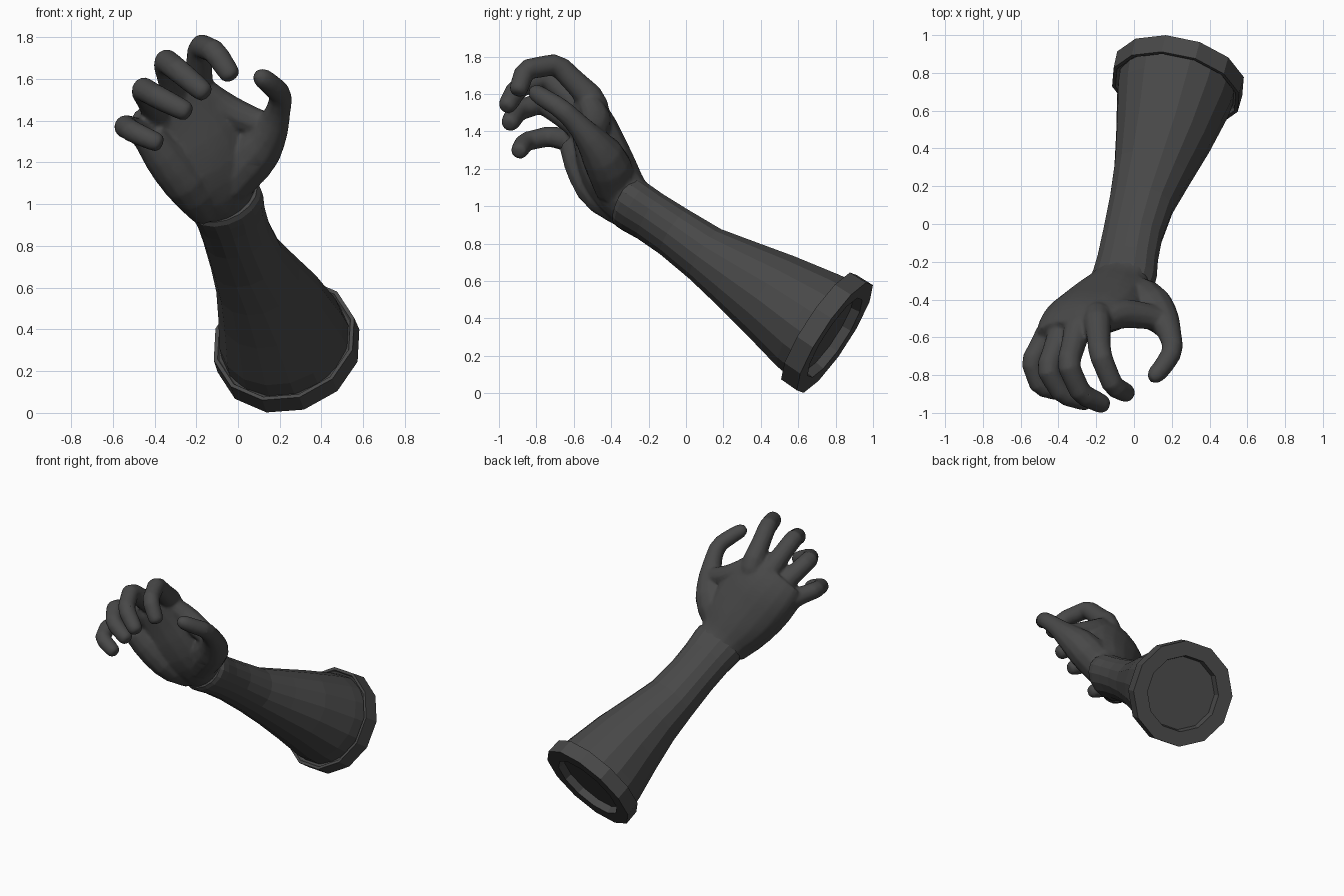
import bpy, bmesh, math
from mathutils import Vector

dark = bpy.data.materials.new("dark_grey")
dark.diffuse_color = (0.065, 0.065, 0.065, 1)


def chaikin(rows):
    # round off the bends of a path of (x, y, z, a, b) rows
    out = [rows[0]]
    for p, q in zip(rows, rows[1:]):
        out.append([0.75 * i + 0.25 * j for i, j in zip(p, q)])
        out.append([0.25 * i + 0.75 * j for i, j in zip(p, q)])
    return out + [rows[-1]]


def bridge(bm, rings):
    for p, q in zip(rings, rings[1:]):
        for k in range(len(p)):
            j = (k + 1) % len(p)
            bm.faces.new((p[k], p[j], q[j], q[k]))
    bm.faces.new(rings[0][::-1])
    bm.faces.new(rings[-1])


def loft(bm, rows, ref, sides, rounded=True):
    # skin elliptical sections: centre, half width along ref, half thickness
    if rounded:
        rows = chaikin(rows)
    centres = [Vector(r[:3]) for r in rows]
    rings = []
    for i, r in enumerate(rows):
        t = (centres[min(i + 1, len(rows) - 1)] - centres[max(i - 1, 0)]).normalized()
        u = Vector(ref)
        u = (u - u.dot(t) * t).normalized()
        n = t.cross(u)
        ring = []
        for k in range(sides):
            a = 2 * math.pi * (k + 0.5) / sides
            ring.append(bm.verts.new(centres[i] + u * r[3] * math.cos(a) + n * r[4] * math.sin(a)))
        rings.append(ring)
    bridge(bm, rings)


def finish(name, bm):
    bmesh.ops.recalc_face_normals(bm, faces=bm.faces)
    me = bpy.data.meshes.new(name)
    bm.to_mesh(me)
    bm.free()
    me.materials.append(dark)
    ob = bpy.data.objects.new(name, me)
    bpy.context.collection.objects.link(ob)
    return ob


# flared forearm sleeve
bm = bmesh.new()
loft(bm, [
    (0.226, 0.73, 0.34, 0.315, 0.31),
    (0.208, 0.66, 0.385, 0.308, 0.30),
    (0.155, 0.46, 0.52, 0.26, 0.248),
    (0.095, 0.27, 0.64, 0.21, 0.198),
    (0.04, 0.11, 0.74, 0.178, 0.158),
    (-0.008, -0.06, 0.86, 0.165, 0.14),
    (-0.035, -0.19, 0.945, 0.168, 0.134),
    (-0.05, -0.27, 0.995, 0.178, 0.138),
    (-0.06, -0.305, 1.018, 0.180, 0.138),
    (-0.066, -0.325, 1.03, 0.168, 0.125)], (0.9, 0, 0.4), 16, False)
finish("forearm_sleeve", bm)

# twelve-sided cuff ring with a shallow recess in its end
axis = Vector((-0.205, -0.814, 0.535)).normalized()
end = Vector((0.242, 0.796, 0.297))
side = Vector((0.9, 0, 0.4))
side = (side - side.dot(axis) * axis).normalized()
up = axis.cross(side)
bm = bmesh.new()
rings = []
for d, r in [(0.07, 0.29), (0.09, 0.325), (0.105, 0.333), (0.105, 0.352), (0, 0.355),
             (0, 0.255), (0.05, 0.245)]:
    rings.append([bm.verts.new(end + axis * d + (side * math.cos((k + 0.75) * math.pi / 6)
                  + up * math.sin((k + 0.75) * math.pi / 6)) * r) for k in range(12)])
bridge(bm, rings)
finish("cuff_ring", bm)

# palm
bm = bmesh.new()
loft(bm, [
    (-0.04, -0.24, 0.98, 0.155, 0.115),
    (-0.08, -0.33, 1.05, 0.176, 0.135),
    (-0.14, -0.405, 1.17, 0.23, 0.15),
    (-0.20, -0.45, 1.28, 0.25, 0.14),
    (-0.265, -0.485, 1.385, 0.245, 0.12),
    (-0.31, -0.525, 1.455, 0.23, 0.10),
    (-0.34, -0.57, 1.51, 0.20, 0.07)], (0.82, 0.03, 0.55), 16)

# heel of the palm on the little finger side
loft(bm, [
    (-0.15, -0.34, 0.965, 0.08, 0.08),
    (-0.23, -0.47, 1.075, 0.11, 0.11),
    (-0.34, -0.545, 1.21, 0.105, 0.105),
    (-0.43, -0.60, 1.33, 0.08, 0.08)], (1, 0, 0), 12)

# thumb with its muscle, then the web to the index finger
loft(bm, [
    (-0.04, -0.37, 1.10, 0.11, 0.12),
    (0.08, -0.43, 1.25, 0.13, 0.125),
    (0.155, -0.505, 1.35, 0.09, 0.085),
    (0.192, -0.58, 1.44, 0.06, 0.06),
    (0.208, -0.67, 1.525, 0.055, 0.055),
    (0.155, -0.755, 1.575, 0.052, 0.052),
    (0.11, -0.805, 1.61, 0.048, 0.048),
    (0.09, -0.825, 1.625, 0.022, 0.022)], (1, 0, 0), 12)
loft(bm, [
    (0.16, -0.51, 1.37, 0.06, 0.06),
    (0.03, -0.48, 1.41, 0.075, 0.075),
    (-0.08, -0.475, 1.47, 0.08, 0.075),
    (-0.18, -0.52, 1.56, 0.06, 0.06)], (0, 1, 0), 10)

# four curled fingers: knuckle, two joints, tip
fingers = [
    ((-0.195, -0.495, 1.565), (-0.18, -0.69, 1.76), (-0.11, -0.86, 1.73), (-0.03, -0.90, 1.61), 0.058),
    ((-0.29, -0.525, 1.50), (-0.35, -0.745, 1.69), (-0.28, -0.90, 1.635), (-0.155, -0.96, 1.53), 0.059),
    ((-0.375, -0.555, 1.42), (-0.46, -0.77, 1.555), (-0.38, -0.90, 1.51), (-0.24, -0.945, 1.44), 0.058),
    ((-0.45, -0.575, 1.34), (-0.545, -0.73, 1.375), (-0.50, -0.86, 1.345), (-0.375, -0.895, 1.29), 0.054),
]
for knuckle, pip, dip, tip, r in fingers:
    k, p, d, t = map(Vector, (knuckle, pip, dip, tip))
    base = k.lerp(Vector((-0.16, -0.40, 1.2)), 0.35)
    path = [(base, 1.1), (k, 1.35), (k.lerp(p, 0.5), 1.1), (p, 1.05), (p.lerp(d, 0.5), 0.98),
            (d, 1.0), (d.lerp(t, 0.8), 0.9), (t, 0.78), (t + (t - d) * 0.08, 0.45)]
    loft(bm, [(*c, r * s, r * s) for c, s in path], (1, 0, 0), 12)

# fuse the hand into one skin
hand = finish("hand", bm)
m = hand.modifiers.new("fuse", 'REMESH')
m.mode = 'VOXEL'
m.voxel_size = 0.011
m.use_smooth_shade = True
m = hand.modifiers.new("soften", 'SMOOTH')
m.factor = 0.5
m.iterations = 5
m = hand.modifiers.new("reduce", 'DECIMATE')
m.ratio = 0.3
